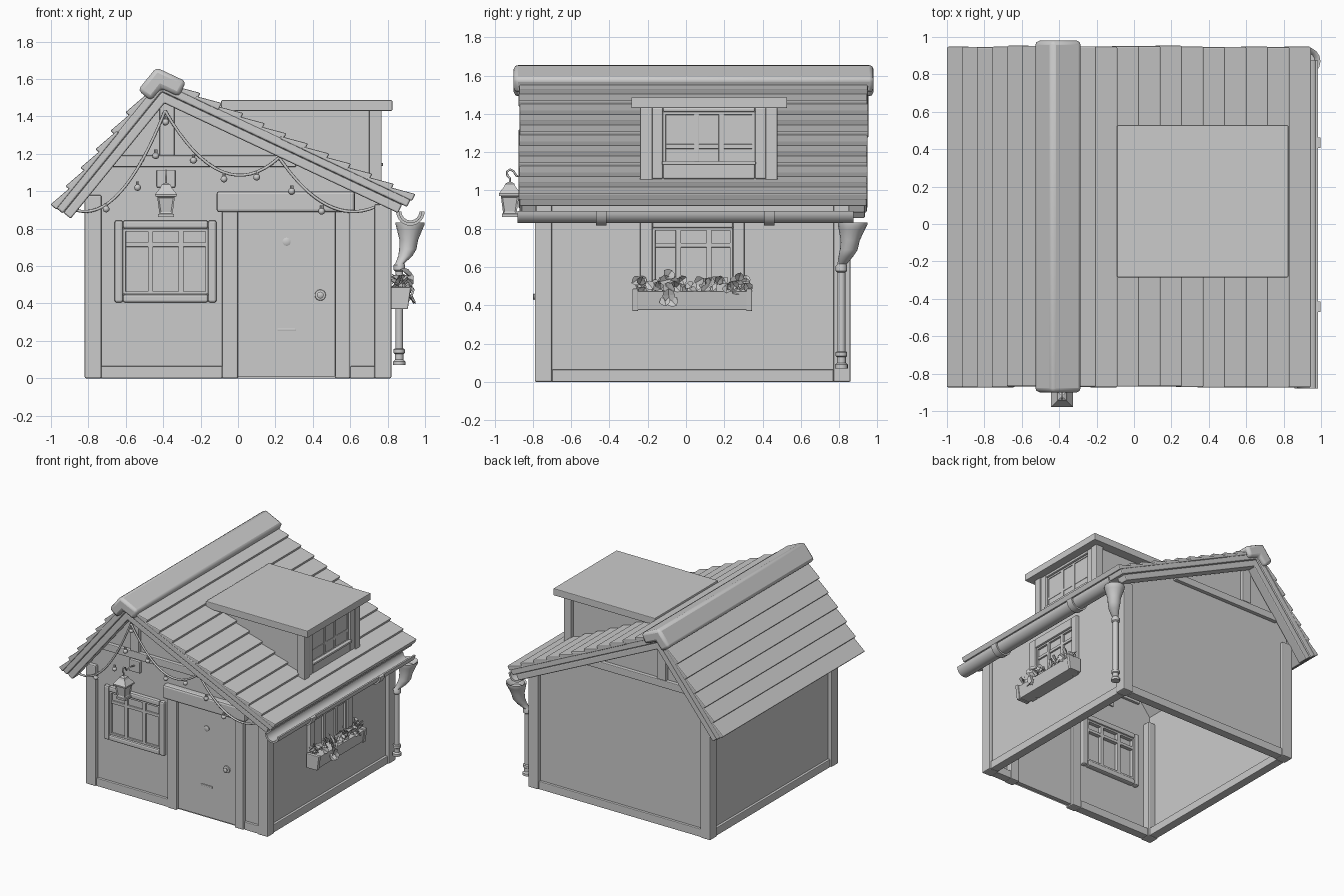
import bpy, bmesh, math, random
from mathutils import Vector, Matrix

if "Cube" in bpy.data.objects:
    bpy.data.objects.remove(bpy.data.objects["Cube"])

random.seed(4)
AX, AZ = -0.393, 1.47                       # inner ridge point of the roof
ANG = {'R': math.atan(0.47), 'L': math.atan(1.23)}
MITRE = math.tan((ANG['R'] + ANG['L']) / 2)


def finish(name, bm, bevel=0, smooth=False):
    bmesh.ops.recalc_face_normals(bm, faces=bm.faces)
    me = bpy.data.meshes.new(name)
    bm.to_mesh(me)
    bm.free()
    ob = bpy.data.objects.new(name, me)
    bpy.context.collection.objects.link(ob)
    if bevel:
        m = ob.modifiers.new("bevel", 'BEVEL')
        m.width, m.segments, m.limit_method = bevel, 2, 'ANGLE'
    if smooth:
        bpy.ops.object.select_all(action='DESELECT')
        bpy.context.view_layer.objects.active = ob
        ob.select_set(True)
        bpy.ops.object.shade_smooth_by_angle(angle=math.radians(40))
    return ob


def add_prism(bm, pts, y0, y1):
    a = [bm.verts.new((x, y0, z)) for x, z in pts]
    b = [bm.verts.new((x, y1, z)) for x, z in pts]
    n = len(pts)
    for i in range(n):
        bm.faces.new((a[i], a[(i + 1) % n], b[(i + 1) % n], b[i]))
    bm.faces.new(a)
    bm.faces.new(b[::-1])


def prisms(name, items, bevel=0, smooth=False):
    bm = bmesh.new()
    for pts, y0, y1 in items:
        add_prism(bm, pts, y0, y1)
    return finish(name, bm, bevel, smooth)


def boxes(name, items, bevel=0.006):
    return prisms(name, [([(x0, z0), (x1, z0), (x1, z1), (x0, z1)], y0, y1)
                         for x0, x1, y0, y1, z0, z1 in items], bevel)


def slope(side, s, t):
    """Point on a roof slope: s down from the ridge, t out from the underside."""
    a, k = ANG[side], 1 if side == 'R' else -1
    return (AX + k * (s * math.cos(a) + t * math.sin(a)), AZ - s * math.sin(a) + t * math.cos(a))


def chevron(t0, t1, sl, sr):
    return [slope('L', sl, t0), slope('R', -t0 * MITRE, t0), slope('R', sr, t0),
            slope('R', sr, t1), slope('R', -t1 * MITRE, t1), slope('L', sl, t1)]


def rings(bm, prof, n, turn=0.0, mat=Matrix()):
    """Loft of level circles (x, y, z, radius)."""
    loops = [[bm.verts.new(mat @ Vector((x + r * math.cos(turn + 2 * math.pi * i / n),
              y + r * math.sin(turn + 2 * math.pi * i / n), z))) for i in range(n)] for x, y, z, r in prof]
    for a, b in zip(loops, loops[1:]):
        for i in range(n):
            bm.faces.new((a[i], a[(i + 1) % n], b[(i + 1) % n], b[i]))
    bm.faces.new(loops[0])
    bm.faces.new(loops[-1])


def tube(name, paths, r):
    cu = bpy.data.curves.new(name, 'CURVE')
    cu.dimensions, cu.bevel_depth, cu.bevel_resolution = '3D', r, 2
    for pts in paths:
        sp = cu.splines.new('POLY')
        sp.points.add(len(pts) - 1)
        for p, c in zip(sp.points, pts):
            p.co = (*c, 1)
    ob = bpy.data.objects.new(name, cu)
    bpy.context.collection.objects.link(ob)
    bpy.ops.object.select_all(action='DESELECT')
    bpy.context.view_layer.objects.active = ob
    ob.select_set(True)
    bpy.ops.object.convert(target='MESH')


# Walls: open-bottomed gabled shell
def roof_z(side, x, t):
    a, k = ANG[side], 1 if side == 'R' else -1
    return AZ + t / math.cos(a) - math.tan(a) * k * (x - AX)


walls = prisms("walls", [([(-.79, 0), (.79, 0), (.79, roof_z('R', .79, .05)),
                           slope('R', -.05 * MITRE, .05), (-.79, roof_z('L', -.79, .05))], -.76, .83)])
bm = bmesh.new()
bm.from_mesh(walls.data)
bmesh.ops.delete(bm, geom=[f for f in bm.faces if f.normal.z < -.9], context='FACES_ONLY')
bm.to_mesh(walls.data)
bm.free()

# Timber frame
boxes("corner_posts", [(x0, x1, y0, y1, 0, h) for x0, x1, h in ((-.82, -.73, .98), (.73, .82, .93))
                       for y0, y1 in ((-.79, -.70), (.77, .86))], .008)
boxes("sill_beams", [(-.73, -.085, -.78, -.71, 0, .065), (.6, .73, -.78, -.71, 0, .065),
                     (-.73, .73, .78, .85, 0, .065), (-.81, -.74, -.7, .77, 0, .065),
                     (.74, .81, -.7, .77, 0, .065)], .005)
boxes("gable_beams", [b for y0, y1 in ((-.79, -.74), (.81, .86))
                      for b in ((-.68, .31, y0, y1, 1.13, 1.19), (-.42, -.34, y0, y1, 1.19, 1.48))])

# Roof: rafters, verge slab, overlapping planks and ridge cap
raft = chevron(0, .05, .795, 1.38)
prisms("rafters", [(raft, -.86, -.78), (raft, .85, .935)], .008)
prisms("roof_slab", [(chevron(.05, .1, .8, 1.41), -.87, .945)], .01)
planks = []
for side, end, count in (('R', 1.42, 11), ('L', .805, 6)):
    for k in range(count):
        s, j = end - k * .127, random.uniform(-.004, .004)
        planks.append(([slope(side, s, .09), slope(side, s, .132), slope(side, s - .15, .105),
                        slope(side, s - .15, .09)], -.872 + j, .95 + j))
prisms("roof_planks", planks, .01)
prisms("ridge_cap", [(chevron(.065, .155, .035, .055), -.9, .98)], .022, True)

# Dormer
prisms("dormer_walls", [([(.74, roof_z('R', .74, .07)), (.74, 1.45), (-.02, 1.45),
                          (-.02, roof_z('R', -.02, .07))], -.215, .45)])
boxes("dormer_roof", [(-.09, .825, -.285, .528, 1.43, 1.487)], .005)
boxes("dormer_posts", [(.70, .768, -.24, -.175, 1.04, 1.435), (.70, .768, .415, .478, 1.04, 1.435)])


# Windows: frame, sash bars and pane on either the front or right side
def window(name, side, outer, inner, bars, zbar, d0, d1, bevel=.008):
    def place(u0, u1, z0, z1, a, b):
        return (u0, u1, -b, -a, z0, z1) if side == 'front' else (a, b, u0, u1, z0, z1)
    (u0, u1, z0, z1), (v0, v1, w0, w1) = outer, inner
    boxes(name + "_frame", [place(*r, d0, d1) for r in (
        (u0, v0, z0, z1), (v1, u1, z0, z1), (v0, v1, z0, w0), (v0, v1, w1, z1))], bevel)
    m = d1 - .014
    edges = [(v0, v0 + .015, w0, w1), (v1 - .015, v1, w0, w1), (v0, v1, w0, w0 + .015), (v0, v1, w1 - .015, w1)]
    boxes(name + "_bars", [place(*r, d0 + .01, m) for r in edges]
          + [place(b - .014, b + .014, w0, w1, d0 + .01, m) for b in bars]
          + [place(v0, v1, zbar - .012, zbar + .012, d0 + .01, m - .003)], .003)


window("front_window", 'front', (-.66, -.115, .405, .845), (-.615, -.16, .45, .8), (-.468, -.305), .715, .72, .788, .012)
window("side_window", 'right', (-.24, .305, .38, .88), (-.175, .245, .44, .805), (-.04, .12), .715, .75, .82)
window("dormer_window", 'right', (-.178, .418, 1.06, 1.435), (-.12, .36, 1.14, 1.41), (.055, .185), 1.23, .71, .76)
boxes("dormer_sill", [(.73, .775, -.125, .365, 1.135, 1.152)], .004)

# Door
boxes("door", [(0, .52, -.77, -.73, .01, .9)], .003)
boxes("door_posts", [(-.085, 0, -.79, -.71, 0, .9), (.52, .6, -.79, -.71, 0, .9)], .008)
boxes("door_lintel", [(-.115, .625, -.81, -.72, .888, 1.0)], .015)
boxes("letter_slot", [(.21, .31, -.778, -.765, .255, .27)], .003)
bm = bmesh.new()
for x, z, prof in ((.44, .445, ((0, .03), (.01, .028), (.012, .012), (.018, .014), (.026, .018), (.031, .01))),
                   (.26, .73, ((0, .022), (.008, .022), (.012, .014)))):
    rings(bm, [(0, 0, h, r) for h, r in prof], 16,
          mat=Matrix.Translation((x, -.769, z)) @ Matrix.Rotation(math.pi / 2, 4, 'X'))
finish("door_knob_and_peephole", bm, 0, True)


# Gutter, brackets and downspout
def trough(ro, ri):
    an = [math.radians(180 + 180 * i / 12) for i in range(13)]
    return ([(.922 + ro * math.cos(a), .892 + ro * math.sin(a)) for a in an]
            + [(.922 + ri * math.cos(a), .892 + ri * math.sin(a)) for a in reversed(an)])


prisms("gutter", [(trough(.063, .048), -.88, .875)], 0, True)
prisms("gutter_brackets", [(trough(.076, .06), y - .028, y + .028) for y in (-.443, .435)], 0, True)
bm = bmesh.new()
rings(bm, [(.918, .868, .79, .05), (.92, .87, .825, .063), (.92, .87, .832, .077), (.92, .87, .82, .077),
           (.918, .866, .795, .068), (.913, .858, .74, .05), (.908, .85, .69, .046), (.895, .835, .655, .038),
           (.866, .815, .615, .024), (.862, .812, .605, .03), (.862, .812, .58, .03), (.862, .812, .572, .021),
           (.862, .812, .16, .021), (.862, .812, .155, .03), (.862, .812, .135, .03), (.862, .812, .13, .023),
           (.862, .812, .10, .023), (.862, .812, .09, .033), (.862, .812, .07, .033)], 16)
finish("downspout", bm, 0, True)

# Flower box with leaves
prisms("flower_box", [([(.81, .375), (.9, .375), (.915, .475), (.81, .475)], -.26, .325)]
       + [([(.81, .37), (.908, .37), (.924, .487), (.81, .487)], y, y + .03) for y in (-.28, .315)], .005)
bm = bmesh.new()
spots = [(random.uniform(.835, .915), random.uniform(-.26, .33), random.uniform(.47, .535), .03) for _ in range(60)]
spots += [(.9, -.09, .56, .04), (.92, -.11, .53, .035), (.925, -.09, .45, .04), (.925, -.11, .42, .035), (.925, -.07, .42, .035),
          (.9, .28, .55, .03), (.92, -.09, .49, .035)]
for x, y, z, r in spots:
    mat = (Matrix.Translation((x, y, z)) @ Matrix.Rotation(random.uniform(0, 6.28), 4, 'X')
           @ Matrix.Rotation(random.uniform(.2, 1.0), 4, 'Y'))
    rim = [(-.2, 1.1), (.3, .8), (.3, .1), (.1, -.9), (.3, .1)]
    c = [bm.verts.new(mat @ Vector((0, 0, v * r))) for v in (1, .1, -1.1)]
    for k in (-1, 1):                        # two folded halves of each leaf
        e = [bm.verts.new(mat @ Vector((.25 * r, k * w * r, v * r))) for w, v in ((.6, .7), (.85, .1), (.5, -.6))]
        bm.faces.new((c[0], e[0], e[1], c[1]))
        bm.faces.new((c[1], e[1], e[2], c[2]))
finish("leaves", bm)

# Hanging lantern with bracket
boxes("lantern_plate", [(-.435, -.335, -.785, -.75, 1.02, 1.115)], .006)
tube("lantern_hook", [[(-.385, y, z) for y, z in (
    (-.77, 1.07), (-.84, 1.085), (-.885, 1.075), (-.9, 1.1), (-.918, 1.11), (-.934, 1.1), (-.934, 1.08),
    (-.92, 1.065), (-.92, 1.03))]], .006)
bm = bmesh.new()
rings(bm, [(-.385, -.92, z, w * 1.414) for z, w in (
    (.862, .034), (.862, .042), (.878, .042), (.88, .035), (.97, .047), (.972, .057), (.984, .058),
    (1.02, .03), (1.035, .024), (1.045, .008))], 4, math.pi / 4)
panes = [f for f in bm.faces if .9 < f.calc_center_median().z < .95]
bmesh.ops.recalc_face_normals(bm, faces=bm.faces)
bmesh.ops.inset_individual(bm, faces=panes, thickness=.012, depth=-.006)
finish("lantern", bm)

# String lights draped below the gable
anchors = [(-.87, .90), (-.39, 1.43), (.22, 1.18), (.73, .915)]
sags = [.17, .20, .12]
ropes = []
for (xa, za), (xb, zb), sag in zip(anchors, anchors[1:], sags):
    ropes.append([(xa + (xb - xa) * u, -.82, za + (zb - za) * u - 4 * sag * u * (1 - u))
                  for u in (i / 16 for i in range(17))])
tube("light_string", ropes, .008)
bm = bmesh.new()
for x, z in ((-.705, .905), (-.537, 1.02), (-.44, 1.19), (-.387, 1.37), (-.238, 1.165),
             (-.075, 1.065), (.1, 1.075), (.287, 1.0), (.447, .893)):
    bmesh.ops.create_uvsphere(bm, u_segments=12, v_segments=8, radius=.018, matrix=Matrix.Translation((x, -.82, z)))
    rings(bm, [(x, -.82, z + .012, .009), (x, -.82, z + .032, .009)], 8)
finish("light_bulbs", bm, 0, True)
